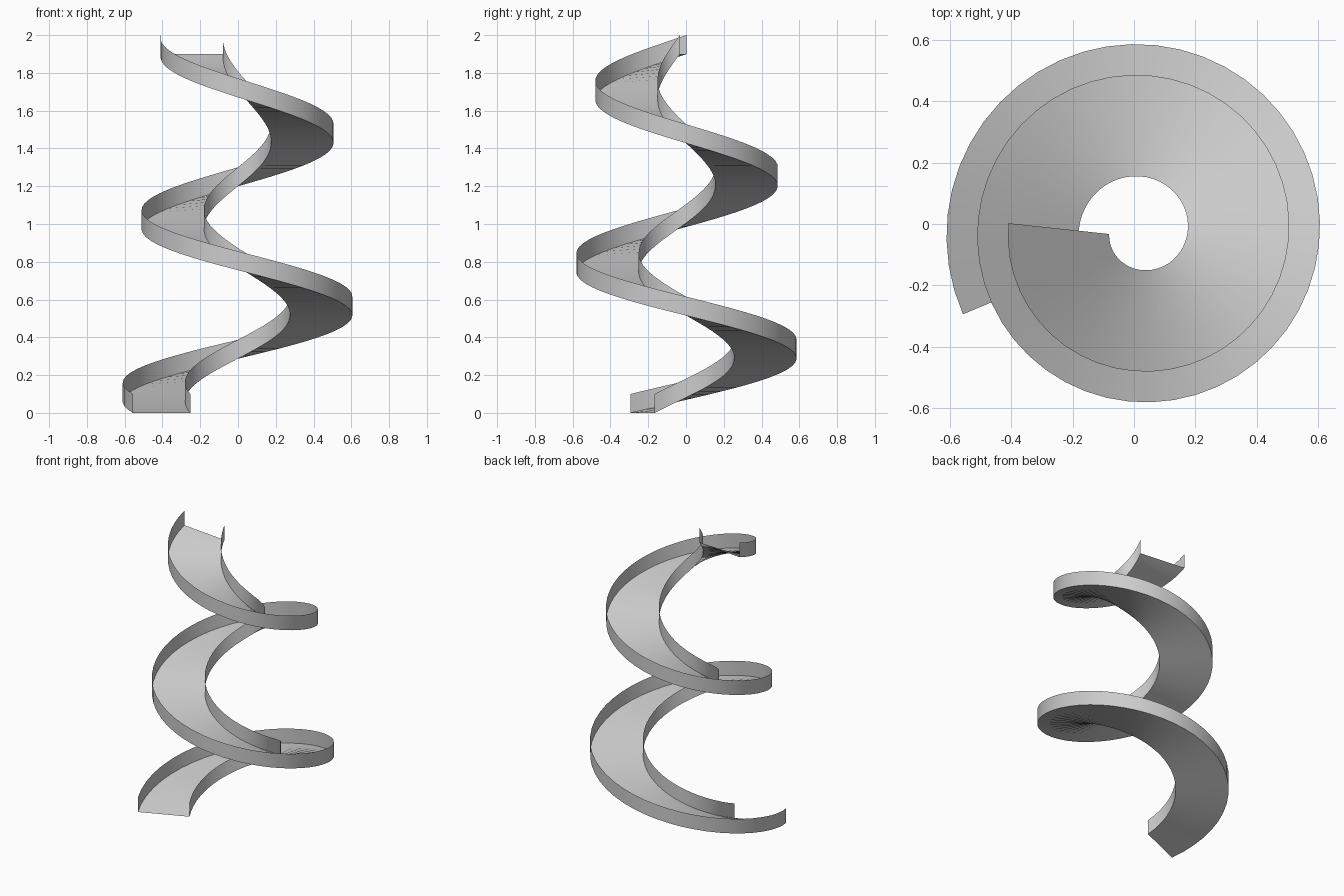
import bpy, bmesh, math

if "Cube" in bpy.data.objects:
    bpy.data.objects.remove(bpy.data.objects["Cube"])

# Spiral chute: a U-shaped channel swept down a tapering helix
CX, CY = 0.0225, -0.0225          # spiral axis
START = math.radians(205.9)       # plan angle of the bottom end
SWEEP = math.radians(747.5)       # clockwise climb, just over two turns
R0, TAPER = 0.475, 0.1 / (2 * math.pi)   # mid radius, shrink per radian
WIDTH, WALL, RISE = 0.33, 0.10, 1.90
STEPS = 100

# Channel section: (sideways offset, height)
SECTION = [(WIDTH / 2, WALL), (WIDTH / 2, 0), (-WIDTH / 2, 0), (-WIDTH / 2, WALL)]


def section_points(t):
    turn = SWEEP * t
    a = START - turn
    r = R0 - TAPER * turn
    mx, my, mz = CX + r * math.cos(a), CY + r * math.sin(a), RISE * t
    out = a - math.atan(TAPER / r) - 0.02   # section stays square to the path
    return [(mx + s * math.cos(out), my + s * math.sin(out), mz + h) for s, h in SECTION]


# Sweep the section along the path
bm = bmesh.new()
rings = [[bm.verts.new(p) for p in section_points(i / STEPS)] for i in range(STEPS + 1)]
for lower, upper in zip(rings, rings[1:]):
    for k in range(3):
        bm.faces.new((lower[k], lower[k + 1], upper[k + 1], upper[k]))
bmesh.ops.recalc_face_normals(bm, faces=bm.faces)
mesh = bpy.data.meshes.new("spiral_chute")
bm.to_mesh(mesh)
bm.free()
chute = bpy.data.objects.new("spiral_chute", mesh)
bpy.context.collection.objects.link(chute)

# Smooth along the run, crisp where walls meet floor
bpy.context.view_layer.objects.active = chute
chute.select_set(True)
bpy.ops.object.shade_smooth_by_angle(angle=math.radians(40))
